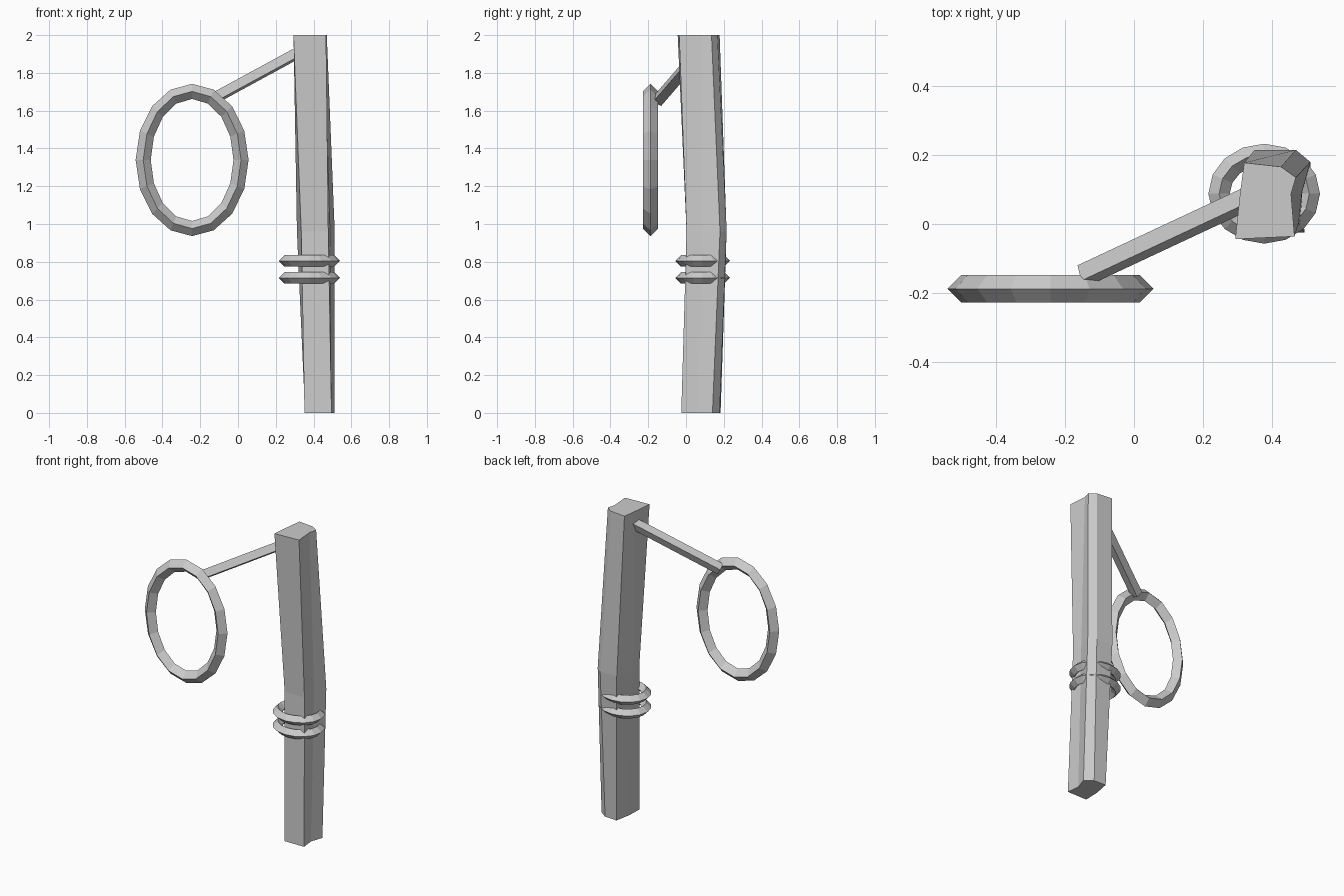
import bpy, bmesh, math
from mathutils import Vector

if "Cube" in bpy.data.objects:
    bpy.data.objects.remove(bpy.data.objects["Cube"])

grey = bpy.data.materials.new("stone_grey")
grey.diffuse_color = (0.6, 0.6, 0.6, 1)
grey.use_nodes = True
grey.node_tree.nodes["Principled BSDF"].inputs["Base Color"].default_value = grey.diffuse_color


def loft(name, rings, closed=False):
    """Skin a list of equal-length point rings; cap the ends unless closed."""
    bm = bmesh.new()
    vs = [[bm.verts.new(p) for p in r] for r in rings]
    n, m = len(rings), len(rings[0])
    for i in range(n if closed else n - 1):
        a, b = vs[i], vs[(i + 1) % n]
        for j in range(m):
            k = (j + 1) % m
            bm.faces.new((a[j], a[k], b[k], b[j]))
    if not closed:
        bm.faces.new(vs[0][::-1])
        bm.faces.new(vs[-1])
    bmesh.ops.recalc_face_normals(bm, faces=bm.faces)
    me = bpy.data.meshes.new(name)
    bm.to_mesh(me)
    bm.free()
    me.materials.append(grey)
    ob = bpy.data.objects.new(name, me)
    bpy.context.collection.objects.link(ob)
    return ob


def diamond_ring(name, center, u, v, a, b, r, segs=16):
    """Elliptical ring with a four-sided diamond section of half width r."""
    c, u, v = Vector(center), Vector(u), Vector(v)
    w = u.cross(v)
    rings = []
    for i in range(segs):
        t = 2 * math.pi * i / segs
        ct, st = math.cos(t), math.sin(t)
        rings.append([c + u * (a + dr) * ct + v * (b + dr) * st + w * dw
                      for dr, dw in ((r, 0), (0, r), (-r, 0), (0, -r))])
    return loft(name, rings, True)


# crooked post: bottom, bend and top sections
sections = [
    (0.0, [(.352, -.025), (.495, -.025), (.485, .06), (.512, .14),
           (.46, .178), (.375, .183), (.355, .08)]),
    (0.96, [(.335, .003), (.478, .003), (.487, .09), (.512, .18),
            (.47, .215), (.35, .215), (.312, .10)]),
    (2.0, [(.294, -.044), (.466, -.036), (.456, .087), (.47, .135),
           (.427, .166), (.32, .178), (.308, .09)]),
]
loft("post", [[(x, y, z) for x, y in pts] for z, pts in sections])

# two bands around the post
for i, z in enumerate((0.715, 0.805)):
    diamond_ring(f"post_band_{i + 1}", (.378, .088, z), (1, 0, 0), (0, 1, 0),
                 .131, .114, .031)

# large hanging hoop
diamond_ring("hoop", (-.243, -.188, 1.339), (1, 0, 0), (0, 0, 1),
             .259, .363, .04)

# square arm joining post and hoop, rolled about its length
p0, p1 = Vector((-.145, -.148, 1.655)), Vector((.37, .093, 1.935))
d = (p1 - p0).normalized()
side = d.cross(Vector((0, 0, 1))).normalized()
up = side.cross(d)
half = 0.025 * math.sqrt(2)
offsets = [half * (side * math.cos(t) + up * math.sin(t))
           for t in (math.radians(26 + 45 + 90 * k) for k in range(4))]
loft("arm", [[p + o for o in offsets] for p in (p0, p1)])
